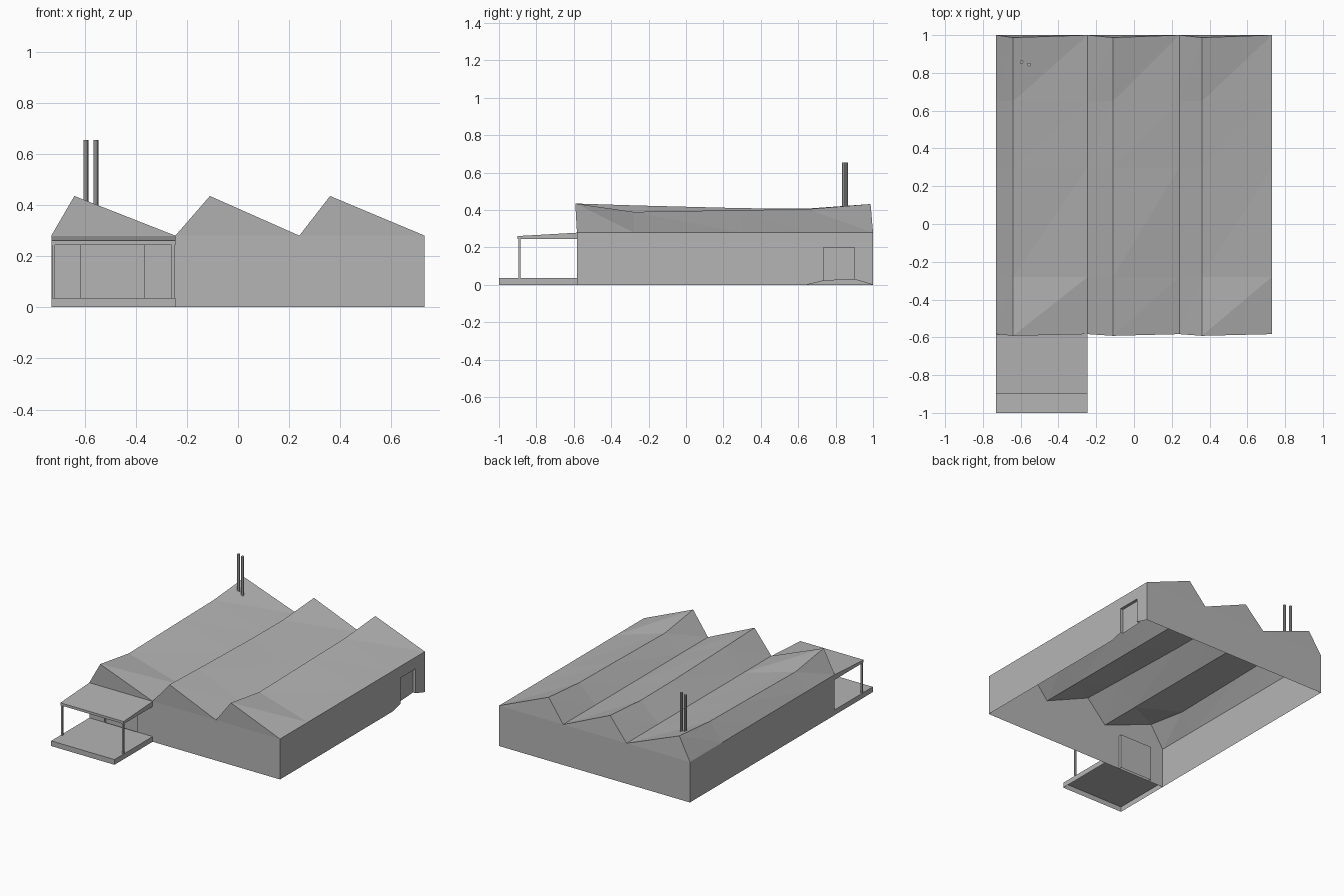
import bpy, bmesh
from mathutils import Vector

if "Cube" in bpy.data.objects:
    bpy.data.objects.remove(bpy.data.objects["Cube"])

grey = bpy.data.materials.new("plain_grey")
grey.use_nodes = True
grey.diffuse_color = (0.46, 0.46, 0.46, 1)
grey.node_tree.nodes["Principled BSDF"].inputs["Base Color"].default_value = (0.46, 0.46, 0.46, 1)

HALF, FRONT, BACK, EAVE = 0.73, -0.583, 1.0, 0.28
PORCH_X = -0.245


def finish(name, bm):
    mesh = bpy.data.meshes.new(name)
    bm.to_mesh(mesh)
    bm.free()
    mesh.materials.append(grey)
    ob = bpy.data.objects.new(name, mesh)
    bpy.context.collection.objects.link(ob)
    return ob


def sheet(name, polys, outward):
    """Open surface from polygons; the first polygon faces outward."""
    bm = bmesh.new()
    for poly in polys:
        bm.faces.new([bm.verts.new(p) for p in poly])
    bmesh.ops.remove_doubles(bm, verts=bm.verts, dist=0.0005)
    bmesh.ops.recalc_face_normals(bm, faces=bm.faces)
    bm.faces.ensure_lookup_table()
    if bm.faces[0].normal.dot(Vector(outward)) < 0:
        bmesh.ops.reverse_faces(bm, faces=bm.faces)
    return finish(name, bm)


def box(name, lo, hi, open_bottom=False):
    lo, hi = Vector(lo), Vector(hi)
    bm = bmesh.new()
    bmesh.ops.create_cube(bm, size=1)
    for v in bm.verts:
        v.co = (lo + hi) / 2 + v.co * (hi - lo)
    if open_bottom:
        low = [f for f in bm.faces if f.normal.z < -0.5]
        bmesh.ops.delete(bm, geom=low, context='FACES')
    return finish(name, bm)


def wall(name, outline, outward, opening=None, depth=0.02):
    """Flat wall; the opening points of the outline get a recessed door."""
    polys = [outline]
    if opening:
        rim = outline[opening[0]:opening[1]]
        inset = [Vector(p) - Vector(outward) * depth for p in rim]
        polys.append(inset)
        for i in range(len(rim) - 1):
            polys.append([rim[i], rim[i + 1], inset[i + 1], inset[i]])
    return sheet(name, polys, outward)


# Walls
wall("front_wall", [(x, FRONT, z) for x, z in [
    (-HALF, 0), (-0.615, 0), (-0.615, 0.245), (-0.365, 0.245), (-0.365, 0),
    (HALF, 0), (HALF, EAVE), (0.24, EAVE), (PORCH_X, EAVE), (-HALF, EAVE)]],
    (0, -1, 0), (1, 5))
wall("left_wall", [(HALF, y, z) for y, z in [
    (FRONT, 0), (0.645, 0), (0.735, 0.022), (0.735, 0.2), (0.9, 0.2),
    (0.9, 0.03), (BACK, 0), (BACK, EAVE), (FRONT, EAVE)]],
    (1, 0, 0), (2, 6))
wall("right_wall", [(-HALF, y, z) for y, z in [
    (FRONT, 0), (BACK, 0), (BACK, EAVE), (FRONT, EAVE)]], (-1, 0, 0))
wall("back_wall", [(x, BACK, z) for x, z in [
    (-HALF, 0), (HALF, 0), (HALF, EAVE), (-HALF, EAVE)]], (0, 1, 0))

# Sawtooth roof with sagging ridges
SAG = [0.435, 0.39, 0.4, 0.405, 0.432]
MILD_SAG = [0.435, 0.425, 0.41, 0.408, 0.432]
RIDGES = [(-0.64, SAG), (-0.11, MILD_SAG), (0.36, SAG)]
VALLEYS = [-HALF, PORCH_X, 0.24, HALF]
STATIONS = [FRONT, -0.28, 0.3, 0.65, BACK]
valleys = [[(x, y, EAVE) for y in STATIONS] for x in VALLEYS]
ridge_y = [-0.592] + STATIONS[1:-1] + [0.987]
ridges = [[(x, y, z) for y, z in zip(ridge_y, hs)] for x, hs in RIDGES]

roof_faces = []
for i, ridge in enumerate(ridges):
    for a, b in ((valleys[i], ridge), (ridge, valleys[i + 1])):
        for k in range(len(STATIONS) - 1):
            roof_faces.append([a[k], b[k], b[k + 1]])
            roof_faces.append([a[k], b[k + 1], a[k + 1]])
sheet("sawtooth_roof", roof_faces, (0, 0, 1))

# Gable ends
for side, end, out in (("front", 0, -1), ("back", -1, 1)):
    for i, ridge in enumerate(ridges):
        sheet(f"{side}_gable_{i + 1}",
              [[valleys[i][end], ridge[end], valleys[i + 1][end]]], (0, out, 0))

# Porch floor, posts and sloping canopy
box("porch_floor", (-HALF, -1, 0), (PORCH_X, FRONT, 0.036), open_bottom=True)
for side, x in (("right", -0.722), ("left", -0.254)):
    box(f"{side}_porch_post", (x - 0.006, -0.896, 0.036), (x + 0.006, -0.884, 0.245))
canopy = box("porch_canopy", (-HALF, -0.9, 0.244), (PORCH_X, FRONT, 0.261))
for v in canopy.data.vertices:
    if v.co.z > 0.25 and v.co.y > -0.7:
        v.co.z = 0.279

# Chimney pipes
for i, (x, y) in enumerate([(-0.595, 0.857), (-0.556, 0.844)]):
    bpy.ops.mesh.primitive_cylinder_add(vertices=8, radius=0.01, depth=0.27,
                                        location=(x, y, 0.52))
    pipe = bpy.context.object
    pipe.name = f"chimney_pipe_{i + 1}"
    pipe.data.materials.append(grey)
    bpy.ops.object.shade_smooth_by_angle()
